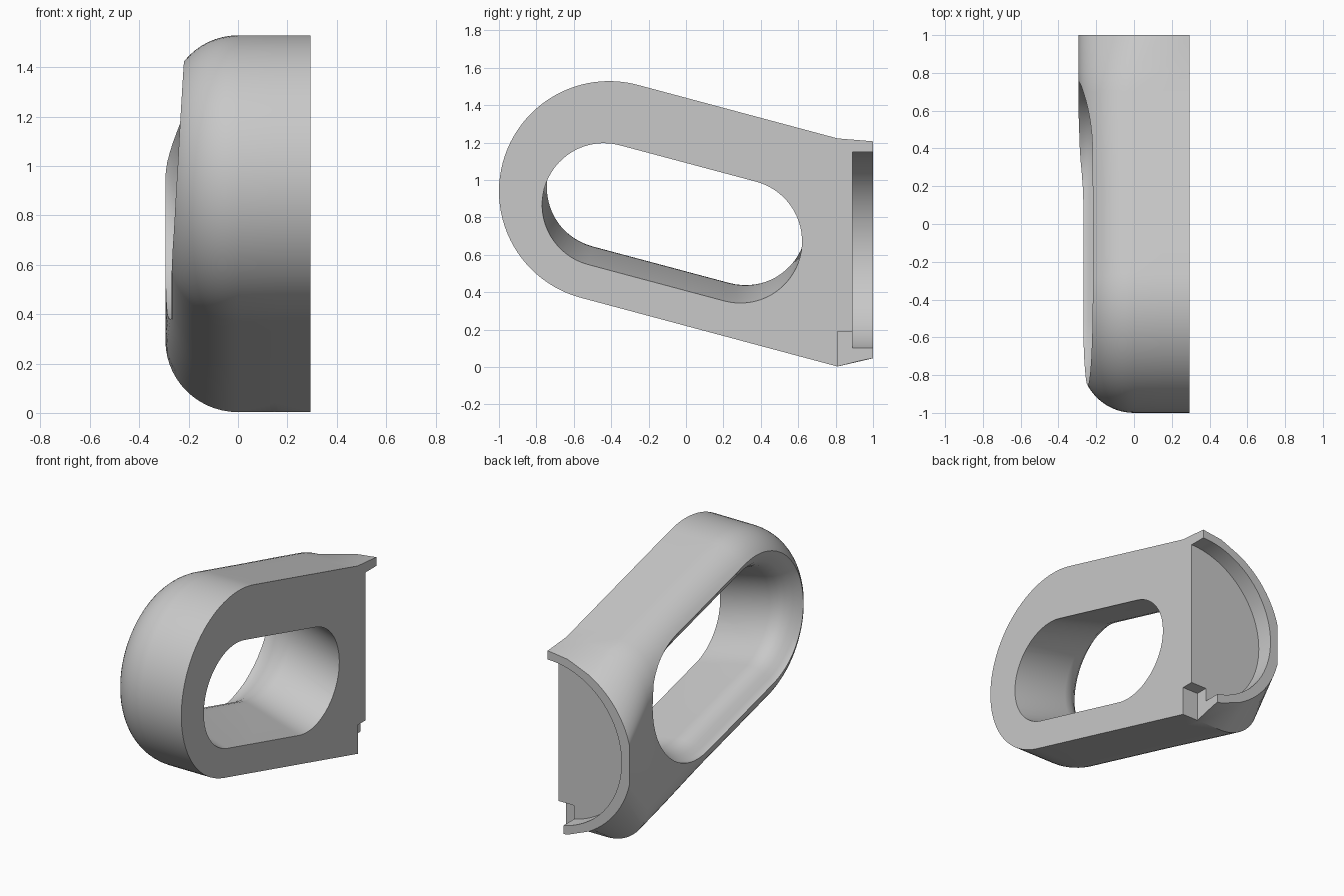
import bpy, bmesh, math
from mathutils import Vector

if "Cube" in bpy.data.objects:
    bpy.data.objects.remove(bpy.data.objects["Cube"])

grey = bpy.data.materials.new("plain grey")
grey.use_nodes = True
colour = (0.58, 0.58, 0.58, 1)
grey.diffuse_color = colour
grey.node_tree.nodes["Principled BSDF"].inputs["Base Color"].default_value = colour

TILT = math.radians(15)
AXIS = Vector((math.cos(TILT), -math.sin(TILT)))    # long axis in (y, z)
UP = Vector((math.sin(TILT), math.cos(TILT)))       # across the long axis
SIDE = 0.293                                        # flat side
FRONT = Vector((-0.411, 0.94))                      # centre of the front arc
RADIUS, FILLET, DISC = 0.589, 0.28, 0.587
NECK, BACK, MID = 0.81, 1.0, 0.62


def make_object(name, bm):
    bmesh.ops.recalc_face_normals(bm, faces=bm.faces)
    mesh = bpy.data.meshes.new(name)
    bm.to_mesh(mesh)
    bm.free()
    mesh.materials.append(grey)
    obj = bpy.data.objects.new(name, mesh)
    bpy.context.collection.objects.link(obj)
    return obj


def skin(bm, rings, closed):
    count = len(rings[0])
    for a, b in zip(rings, rings[1:]):
        for i in range(count if closed else count - 1):
            j = (i + 1) % count
            bm.faces.new((a[i], a[j], b[j], b[i]))


def body_outline(x, inset):
    """U-shaped outline at one depth, ending on the round back rim."""
    r = RADIUS - inset

    def straight(sign):
        start = FRONT + UP * r * sign
        length = (NECK - start.x) / AXIS.x
        pts = [start + AXIS * length * k / 10 for k in range(1, 11)]
        half = math.sqrt(max(DISC ** 2 - (x - SIDE) ** 2, 0.0004))
        return pts + [Vector((BACK, MID + sign * half))]

    arc = []
    for k in range(49):
        a = math.pi * k / 48
        arc.append(FRONT + UP * r * math.cos(a) - AXIS * r * math.sin(a))
    pts = list(reversed(straight(1))) + arc + straight(-1)
    swell = lambda y: 1 + 0.05 * min(max((y - 0.2) / 0.4, 0), 1)
    return [(x * swell(p.x) if x < 0 else x, p.x, p.y) for p in pts]


# Main body: rounded on one side, flat on the other
bm = bmesh.new()
levels = [(SIDE, 0), (0.15, 0)]
for k in range(15):
    a = math.pi / 2 * k / 14
    levels.append((-FILLET * math.sin(a), FILLET * (1 - math.cos(a))))
rings = [[bm.verts.new(p) for p in body_outline(*lv)] for lv in levels]
skin(bm, rings, False)
for ring in (rings[0], rings[-1]):
    n = len(ring)
    for i in range(n // 2):
        if i + 1 == n - 2 - i:
            bm.faces.new((ring[i], ring[i + 1], ring[n - 1 - i]))
        else:
            bm.faces.new((ring[i], ring[i + 1], ring[n - 2 - i], ring[n - 1 - i]))
bm.faces.new([r[0] for r in rings] + [r[-1] for r in reversed(rings)])
body = make_object("handle_body", bm)


# Slanted grip opening that flares at the rounded side
def slot(x, r, shift, pull):
    a_end = Vector((-0.44, 0.865)) + UP * shift
    b_end = Vector((0.29, 0.67)) + UP * shift - AXIS * pull
    pts = []
    for centre, sign in ((a_end, -1), (b_end, 1)):
        for k in range(33):
            a = math.pi * k / 32
            pts.append(centre + sign * r * (AXIS * math.sin(a) + UP * math.cos(a)))
    return [(x, p.x, p.y) for p in pts]


bm = bmesh.new()
flare = [(0.34, 0.33, -0.01, 0), (-0.08, 0.33, 0.1, 0), (-0.13, 0.34, 0.112, 0),
         (-0.17, 0.363, 0.125, 0.01), (-0.205, 0.4, 0.14, 0.03),
         (-0.235, 0.44, 0.155, 0.05), (-0.26, 0.48, 0.175, 0.08),
         (-0.28, 0.51, 0.2, 0.1), (-0.32, 0.55, 0.23, 0.13)]
rings = [[bm.verts.new(p) for p in slot(*f)] for f in flare]
skin(bm, rings, True)
bm.faces.new(rings[0])
bm.faces.new(rings[-1])
opening = make_object("opening_cutter", bm)

# Shallow round recess in the back
bpy.ops.mesh.primitive_cylinder_add(vertices=96, radius=0.53, depth=0.4,
                                    location=(SIDE, 1.09, MID),
                                    rotation=(math.pi / 2, 0, 0))
recess = bpy.context.object
recess.name = "recess_cutter"

# Square notch in the lower back corner
bpy.ops.mesh.primitive_cube_add(size=1, location=(0.28, 1.01, 0.045))
notch = bpy.context.object
notch.name = "notch_cutter"
notch.scale = (0.2, 0.4, 0.29)

bpy.ops.object.select_all(action='DESELECT')
bpy.context.view_layer.objects.active = body
body.select_set(True)
for cutter in (opening, recess, notch):
    cutter.hide_render = True
    mod = body.modifiers.new(cutter.name, 'BOOLEAN')
    mod.operation = 'DIFFERENCE'
    mod.solver = 'EXACT'
    mod.object = cutter
    bpy.ops.object.modifier_apply(modifier=mod.name)
    bpy.data.objects.remove(cutter)

# One colour on every face, smooth curves with crisp edges
body.data.materials.clear()
body.data.materials.append(grey)
for poly in body.data.polygons:
    poly.material_index = 0
bpy.ops.object.shade_smooth_by_angle(angle=math.radians(32))
